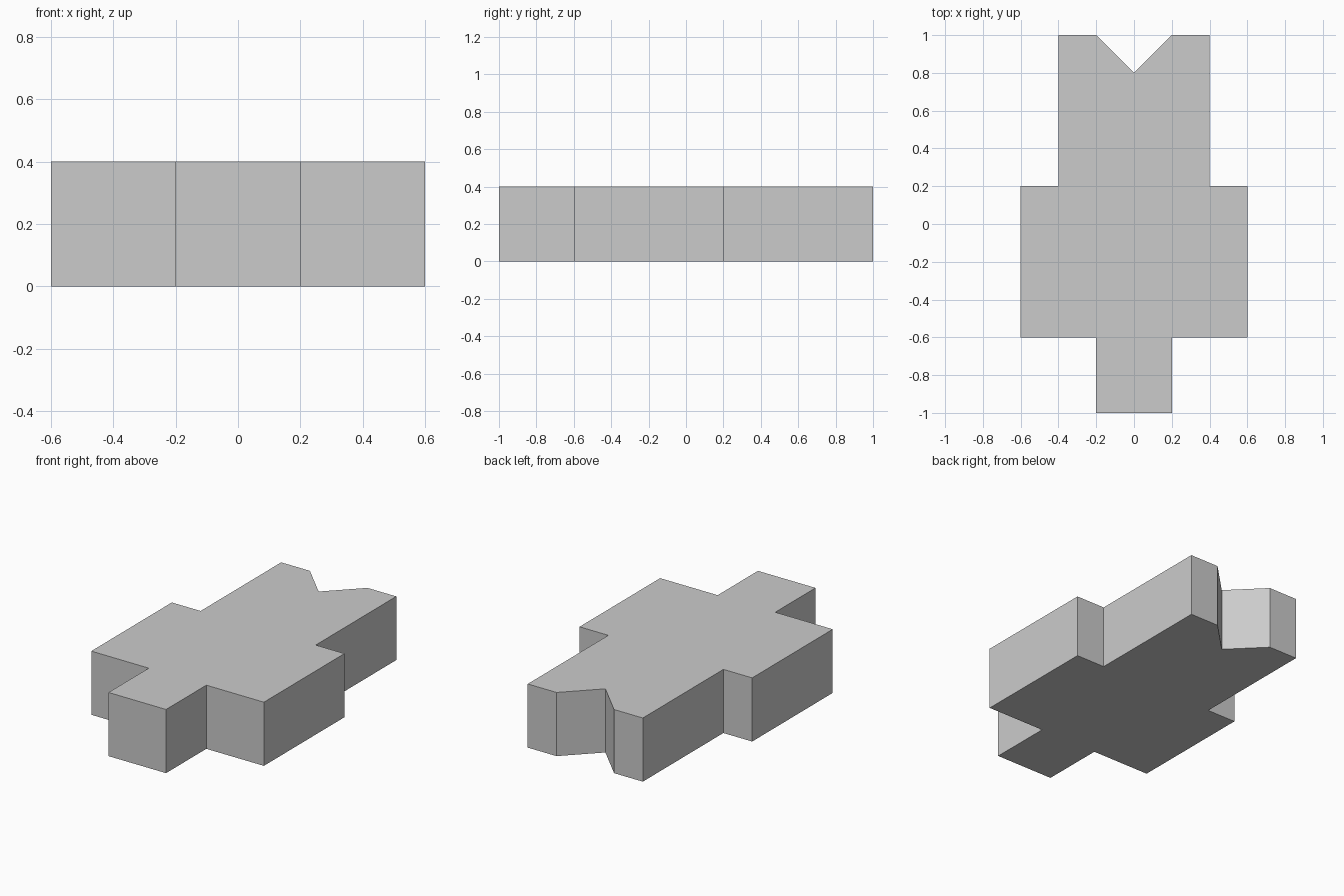
import bpy
import bmesh

cube = bpy.data.objects.get("Cube")
if cube:
    bpy.data.objects.remove(cube, do_unlink=True)

HEIGHT = 0.4

# Single flat grey
grey = bpy.data.materials.new("light grey")
grey.use_nodes = True
colour = (0.6, 0.6, 0.6, 1)
grey.diffuse_color = colour
grey.node_tree.nodes["Principled BSDF"].inputs["Base Color"].default_value = colour

# Right-hand half of the plan: front tab, wide middle, narrower back, notch
half = [(0.2, -1), (0.2, -0.6), (0.6, -0.6), (0.6, 0.2),
        (0.4, 0.2), (0.4, 1), (0.2, 1)]
notch_tip = (0, 0.8)
outline = half + [notch_tip] + [(-x, y) for x, y in reversed(half)]

# Extrude the mirrored outline into a solid slab
bm = bmesh.new()
base = bm.faces.new([bm.verts.new((x, y, 0)) for x, y in outline])
top = bmesh.ops.extrude_face_region(bm, geom=[base], use_keep_orig=True)["geom"]
bmesh.ops.translate(bm, vec=(0, 0, HEIGHT),
                    verts=[v for v in top if isinstance(v, bmesh.types.BMVert)])
bmesh.ops.recalc_face_normals(bm, faces=bm.faces)

mesh = bpy.data.meshes.new("notched_block")
bm.to_mesh(mesh)
bm.free()
mesh.materials.append(grey)
block = bpy.data.objects.new("notched_block", mesh)
bpy.context.collection.objects.link(block)
